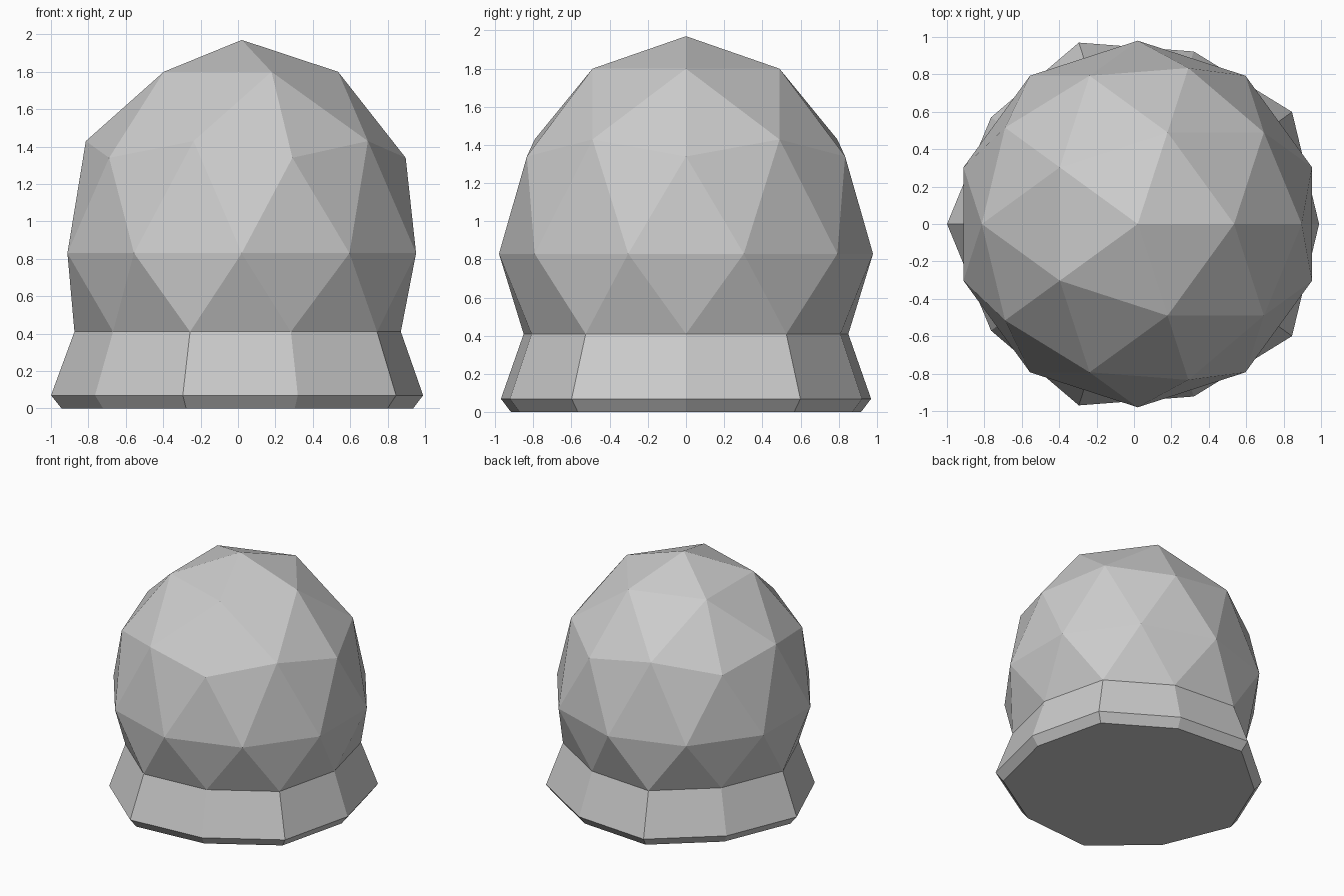
import bpy
import bmesh

cube = bpy.data.objects.get("Cube")
if cube:
    bpy.data.objects.remove(cube, do_unlink=True)

# Plain grey material
grey = bpy.data.materials.new("grey")
grey.use_nodes = True
colour = (0.6, 0.6, 0.6, 1)
grey.diffuse_color = colour
grey.node_tree.nodes["Principled BSDF"].inputs["Base Color"].default_value = colour

CENTRE_X = 0.02
RADIUS, HEIGHT, EQUATOR = 0.98, 1.14, 0.83
RIM_Z = 0.41

# Faceted dome: a geodesic sphere with its underside removed
bpy.ops.mesh.primitive_ico_sphere_add(subdivisions=2, radius=1, location=(0, 0, 0))
dome = bpy.context.object
dome.name = dome.data.name = "faceted_dome"
dome.data.materials.append(grey)

bm = bmesh.new()
bm.from_mesh(dome.data)
bmesh.ops.delete(bm, geom=[v for v in bm.verts if v.co.z < -0.7], context="VERTS")

# Stretch the dome and level its rim
for v in bm.verts:
    on_rim = v.co.z < -0.3
    scale = 1.0 if on_rim else RADIUS
    v.co.x *= scale
    v.co.y *= scale
    v.co.z = RIM_Z if on_rim else EQUATOR + v.co.z * HEIGHT


def extend_rim(z, scale):
    """Extrude the open rim down to height z, scaling it sideways."""
    rim = [e for e in bm.edges if e.is_boundary]
    new = bmesh.ops.extrude_edge_only(bm, edges=rim)["geom"]
    for v in new:
        if isinstance(v, bmesh.types.BMVert):
            v.co.x *= scale
            v.co.y *= scale
            v.co.z = z


# Flared collar, bevelled foot and flat bottom
extend_rim(0.07, 1.14)
extend_rim(0.0, 0.945)
bmesh.ops.contextual_create(bm, geom=[e for e in bm.edges if e.is_boundary])

bmesh.ops.translate(bm, verts=bm.verts, vec=(CENTRE_X, 0, 0))
bmesh.ops.recalc_face_normals(bm, faces=bm.faces)
for f in bm.faces:
    f.smooth = False
bm.to_mesh(dome.data)
bm.free()
